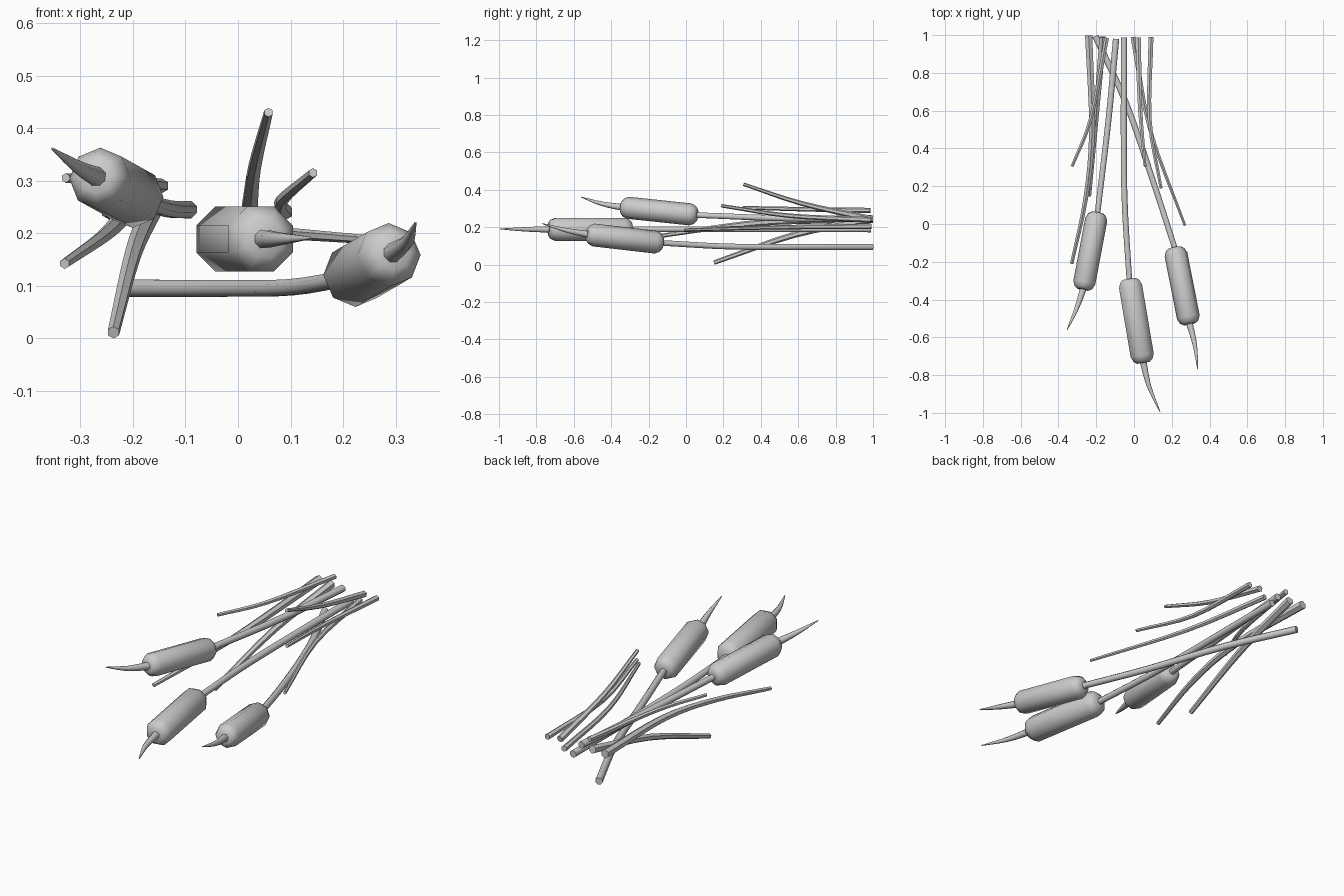
import bpy, bmesh, math
from mathutils import Vector

if "Cube" in bpy.data.objects:
    bpy.data.objects.remove(bpy.data.objects["Cube"])


def smooth_path(pts, steps=4):
    """Catmull-Rom curve through a few control points."""
    p = [Vector(q) for q in pts]
    p = [2 * p[0] - p[1]] + p + [2 * p[-1] - p[-2]]
    out = []
    for i in range(1, len(p) - 2):
        a, b, c, d = p[i - 1:i + 3]
        for s in range(steps):
            t = s / steps
            out.append(0.5 * (2 * b + (c - a) * t + (2 * a - 5 * b + 4 * c - d) * t * t
                              + (3 * b - a - 3 * c + d) * t ** 3))
    return out + [p[-2]]


def sweep(name, path, radii, sides, roll=0.5, angle=50):
    """Sweep a regular polygon along a path, with capped ends."""
    bm = bmesh.new()
    rings = []
    for i, (c, r) in enumerate(zip(path, radii)):
        d = (path[min(i + 1, len(path) - 1)] - path[max(i - 1, 0)]).normalized()
        u = d.cross(Vector((0, 0, 1))).normalized()
        v = u.cross(d)
        ring = []
        for k in range(sides):
            a = 2 * math.pi * (k + roll) / sides
            ring.append(bm.verts.new(c + r * (math.cos(a) * u + math.sin(a) * v)))
        rings.append(ring)
    for a, b in zip(rings, rings[1:]):
        for k in range(sides):
            j = (k + 1) % sides
            bm.faces.new((a[k], a[j], b[j], b[k]))
    bm.faces.new(rings[0])
    bm.faces.new(rings[-1])
    bmesh.ops.recalc_face_normals(bm, faces=bm.faces)
    me = bpy.data.meshes.new(name)
    bm.to_mesh(me)
    bm.free()
    ob = bpy.data.objects.new(name, me)
    bpy.context.collection.objects.link(ob)
    bpy.context.view_layer.objects.active = ob
    ob.select_set(True)
    bpy.ops.object.shade_smooth_by_angle(angle=math.radians(angle))
    ob.select_set(False)


def taper(n, r0, r1, power=1):
    return [r0 + (r1 - r0) * (i / (n - 1)) ** power for i in range(n)]


def cattail(name, stem, head_end, tip, r, roll):
    # stem
    path = smooth_path(stem)
    sweep(name + "_stem", path, taper(len(path), 0.018, 0.016), 8)
    # seed head with bevelled ends
    a, b = Vector(stem[-1]), Vector(head_end)
    prof = [(0, 0.55), (0.03, 0.82), (0.09, 1), (0.91, 1), (0.97, 0.82), (1, 0.55)]
    sweep(name + "_head", [a.lerp(b, t) for t, _ in prof], [r * s for _, s in prof], 8, roll)
    # pointed spike
    path = smooth_path([b.lerp(a, 0.05), b] + tip)
    sweep(name + "_spike", path, taper(len(path), 0.021, 0.002, 2), 8)


cattail("left_cattail",
        [(-0.095, 0.98, 0.245), (-0.135, 0.55, 0.247), (-0.193, 0.06, 0.265)],
        (-0.27, -0.347, 0.308),
        [(-0.305, -0.45, 0.326), (-0.354, -0.56, 0.361)], 0.059, 0)
cattail("middle_cattail",
        [(-0.053, 0.988, 0.19), (-0.052, 0.2, 0.19), (-0.025, -0.29, 0.189)],
        (0.05, -0.735, 0.189),
        [(0.08, -0.86, 0.189), (0.138, -0.995, 0.191)], 0.067, 0.5)
cattail("right_cattail",
        [(-0.205, 0.995, 0.095), (-0.04, 0.635, 0.095), (0.1, 0.23, 0.097), (0.215, -0.125, 0.116)],
        (0.295, -0.53, 0.163),
        [(0.322, -0.64, 0.184), (0.338, -0.77, 0.22)], 0.061, 0)

# loose leaf blades: control points, then start and end radius
leaves = [
    ([(-0.145, 0.985, 0.29), (-0.228, 0.56, 0.298), (-0.328, 0.305, 0.305)], 0.014, 0.009),
    ([(-0.24, 0.998, 0.245), (-0.222, 0.5, 0.232), (-0.255, 0.14, 0.195), (-0.33, -0.21, 0.142)], 0.022, 0.01),
    ([(-0.165, 0.99, 0.245), (-0.2, 0.58, 0.16), (-0.237, 0.15, 0.011)], 0.021, 0.012),
    ([(0.09, 0.99, 0.24), (0.083, 0.55, 0.262), (0.143, 0.19, 0.315)], 0.015, 0.009),
    ([(-0.005, 0.99, 0.205), (0.085, 0.5, 0.2), (0.27, -0.008, 0.186)], 0.015, 0.008),
    ([(0.022, 0.985, 0.245), (0.032, 0.62, 0.327), (0.058, 0.308, 0.43)], 0.017, 0.009),
]
for i, (pts, r0, r1) in enumerate(leaves, 1):
    path = smooth_path(pts)
    sweep(f"leaf_{i}", path, taper(len(path), r0, r1), 6)
